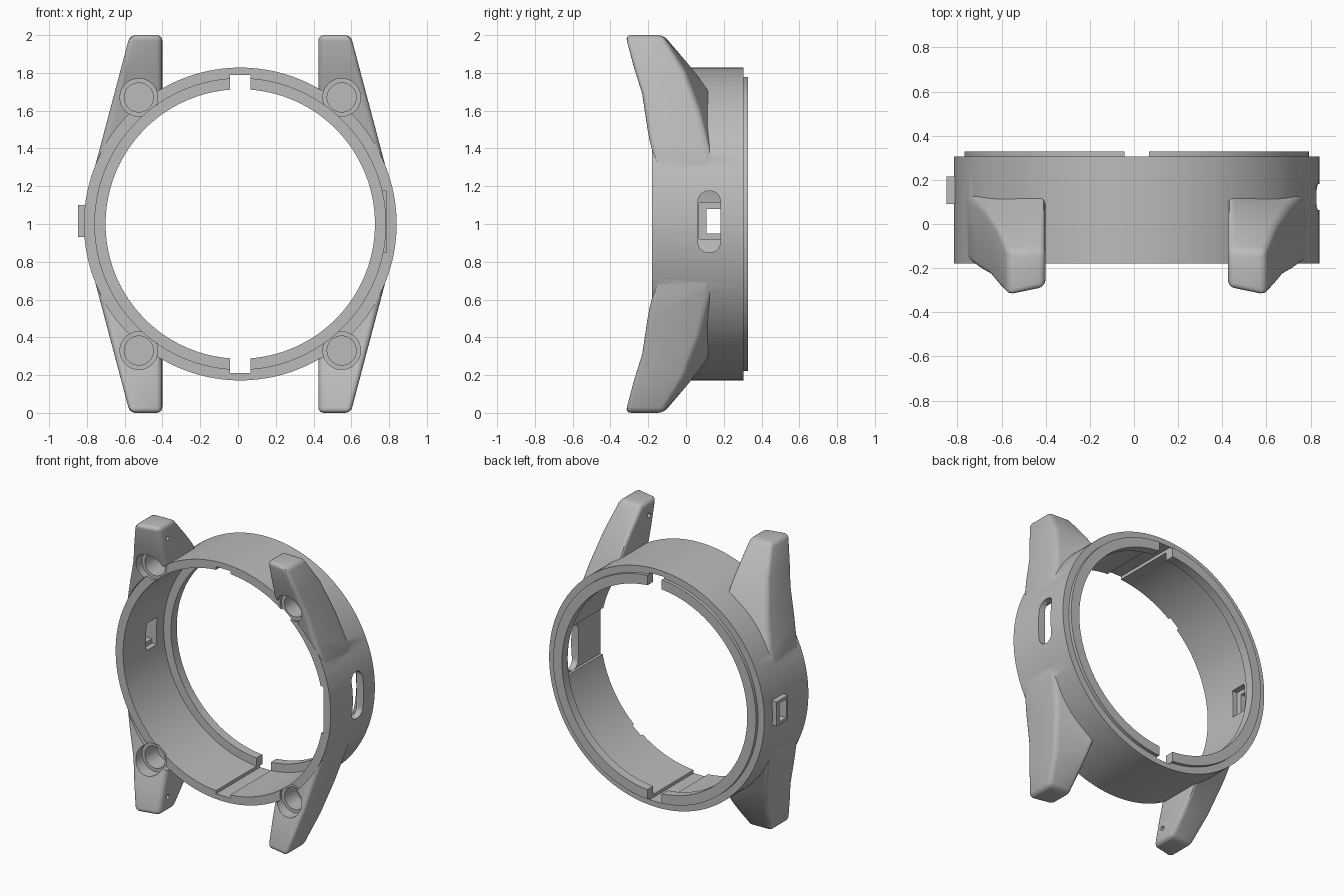
import bpy, bmesh, math
from mathutils import Vector, Matrix

cube = bpy.data.objects.get("Cube")
if cube:
    bpy.data.objects.remove(cube, do_unlink=True)

CX, CZ = 0.012, 1.0          # ring axis
R_OUT, R_BORE, R_LIP = 0.828, 0.77, 0.713
FRONT, BACK = -0.18, 0.305

grey = bpy.data.materials.new("satin_grey")
grey.use_nodes = True
colour = (0.5, 0.5, 0.5, 1)
grey.diffuse_color = colour
grey.node_tree.nodes["Principled BSDF"].inputs["Base Color"].default_value = colour


def make(name, bm):
    bmesh.ops.recalc_face_normals(bm, faces=bm.faces[:])
    mesh = bpy.data.meshes.new(name)
    bm.to_mesh(mesh)
    bm.free()
    mesh.materials.append(grey)
    ob = bpy.data.objects.new(name, mesh)
    bpy.context.collection.objects.link(ob)
    return ob


def rod(name, x, z, r, y0, y1, segs=160):
    """Cylinder along the depth axis."""
    bm = bmesh.new()
    mat = Matrix.Translation((x, (y0 + y1) / 2, z)) @ Matrix.Rotation(math.pi / 2, 4, 'X')
    bmesh.ops.create_cone(bm, cap_ends=True, segments=segs, radius1=r, radius2=r,
                          depth=y1 - y0, matrix=mat)
    return make(name, bm)


def box(name, x0, x1, y0, y1, z0, z1, rounding=0):
    """Box, with its edges along x optionally rounded."""
    bm = bmesh.new()
    bmesh.ops.create_cube(bm, size=1)
    lo, hi = Vector((x0, y0, z0)), Vector((x1, y1, z1))
    for v in bm.verts:
        v.co = Vector((lo[i] + (v.co[i] + 0.5) * (hi[i] - lo[i]) for i in range(3)))
    if rounding:
        along = [e for e in bm.edges if abs(e.verts[0].co.x - e.verts[1].co.x) > 1e-4]
        bmesh.ops.bevel(bm, geom=along, offset=rounding, segments=8, profile=0.5,
                        affect='EDGES')
    return make(name, bm)


def apply_modifiers(ob):
    deps = bpy.context.evaluated_depsgraph_get()
    mesh = bpy.data.meshes.new_from_object(ob.evaluated_get(deps))
    ob.modifiers.clear()
    ob.data = mesh


def combine(target, tool, operation):
    mod = target.modifiers.new("combine", 'BOOLEAN')
    mod.operation = operation
    mod.solver = 'EXACT'
    mod.object = tool
    apply_modifiers(target)
    bpy.data.objects.remove(tool, do_unlink=True)


def cut(target, tool):
    combine(target, tool, 'DIFFERENCE')


def lug(sx, sz):
    """Tapering strap horn lofted from tip to ring; each row is
    front inner, front outer, back outer, back inner as (y, z)."""
    rows = [
        ((-0.29, 2.0), (-0.328, 2.0), (-0.12, 2.0), (-0.12, 2.0)),
        ((-0.25, 1.83), (-0.28, 1.83), (0.0, 1.80), (0.0, 1.87)),
        ((-0.21, 1.69), (-0.235, 1.69), (0.08, 1.58), (0.07, 1.79)),
        ((-0.19, 1.50), (-0.205, 1.50), (0.135, 1.34), (0.135, 1.70)),
        ((-0.16, 1.30), (-0.165, 1.30), (0.135, 1.28), (0.135, 1.30)),
    ]
    bm = bmesh.new()
    loops = []
    for row in rows:
        loop = []
        for i, (y, z) in enumerate(row):
            x = 0.602 + (1.98 - z) * 0.265 if i in (1, 2) else 0.413 + CX
            loop.append(bm.verts.new((CX + sx * (x - CX), y, CZ + sz * (z - CZ))))
        loops.append(loop)
    for a, b in zip(loops, loops[1:]):
        for i in range(4):
            j = (i + 1) % 4
            bm.faces.new((a[i], a[j], b[j], b[i]))
    bm.faces.new(loops[0])
    bm.faces.new(loops[-1])
    ob = make("lug", bm)
    mod = ob.modifiers.new("soften", 'BEVEL')
    mod.width = 0.03
    mod.segments = 4
    mod.limit_method = 'ANGLE'
    mod.angle_limit = math.radians(40)
    apply_modifiers(ob)
    return ob


CORNERS = [(sx, sz) for sx in (1, -1) for sz in (1, -1)]

# Solid ring body with raised rear lip, four lugs and the side button frame
case = rod("watch_case", CX, CZ, R_OUT, FRONT, BACK)
combine(case, rod("rear_lip", CX, CZ, 0.78, 0.2, 0.328), 'UNION')
for sx, sz in CORNERS:
    combine(case, lug(sx, sz), 'UNION')
combine(case, box("button_frame", -0.848, -0.77, 0.09, 0.215, 0.93, 1.10), 'UNION')

# Flat front face, wide bore and narrower rear opening
cut(case, rod("front_trim", CX, CZ, R_OUT, -0.6, FRONT))
cut(case, rod("bore", CX, CZ, R_BORE, -0.5, 0.265))
cut(case, rod("rear_opening", CX, CZ, R_LIP, -0.55, 0.6))

# Grooves at top and bottom that also split the lip
cut(case, box("groove", -0.043, 0.067, -0.5, 0.6, CZ - 0.79, CZ + 0.79))

# Left side: flat inner recess and rounded slot
cut(case, box("flat_recess", 0.6, 0.785, -0.5, 0.2, 0.85, 1.175))
cut(case, box("slot", 0.7, 1.0, 0.063, 0.182, 0.85, 1.175, 0.055))

# Right side: inner pocket and button opening
cut(case, box("button_pocket", -0.79, -0.6, 0.07, 0.185, 0.92, 1.11))
cut(case, box("button_opening", -1.0, -0.7, 0.108, 0.185, 0.95, 1.08))

# Stepped screw holes and strap pin holes in each lug
for sx, sz in CORNERS:
    x, z = CX + sx * 0.537, CZ + sz * 0.67
    cut(case, rod("counterbore", x, z, 0.1, -0.6, -0.163, 48))
    cut(case, rod("screw_hole", x, z, 0.077, -0.6, -0.03, 48))
    bm = bmesh.new()
    mat = Matrix.Translation((CX + sx * 0.41, -0.2, CZ + sz * 0.9)) @ Matrix.Rotation(math.pi / 2, 4, 'Y')
    bmesh.ops.create_cone(bm, cap_ends=True, segments=16, radius1=0.016, radius2=0.016,
                          depth=0.14, matrix=mat)
    cut(case, make("pin_hole", bm))

# Smooth curved walls, keep machined edges crisp
bpy.ops.object.select_all(action='DESELECT')
case.select_set(True)
bpy.context.view_layer.objects.active = case
bpy.ops.object.shade_smooth_by_angle(angle=math.radians(30))
